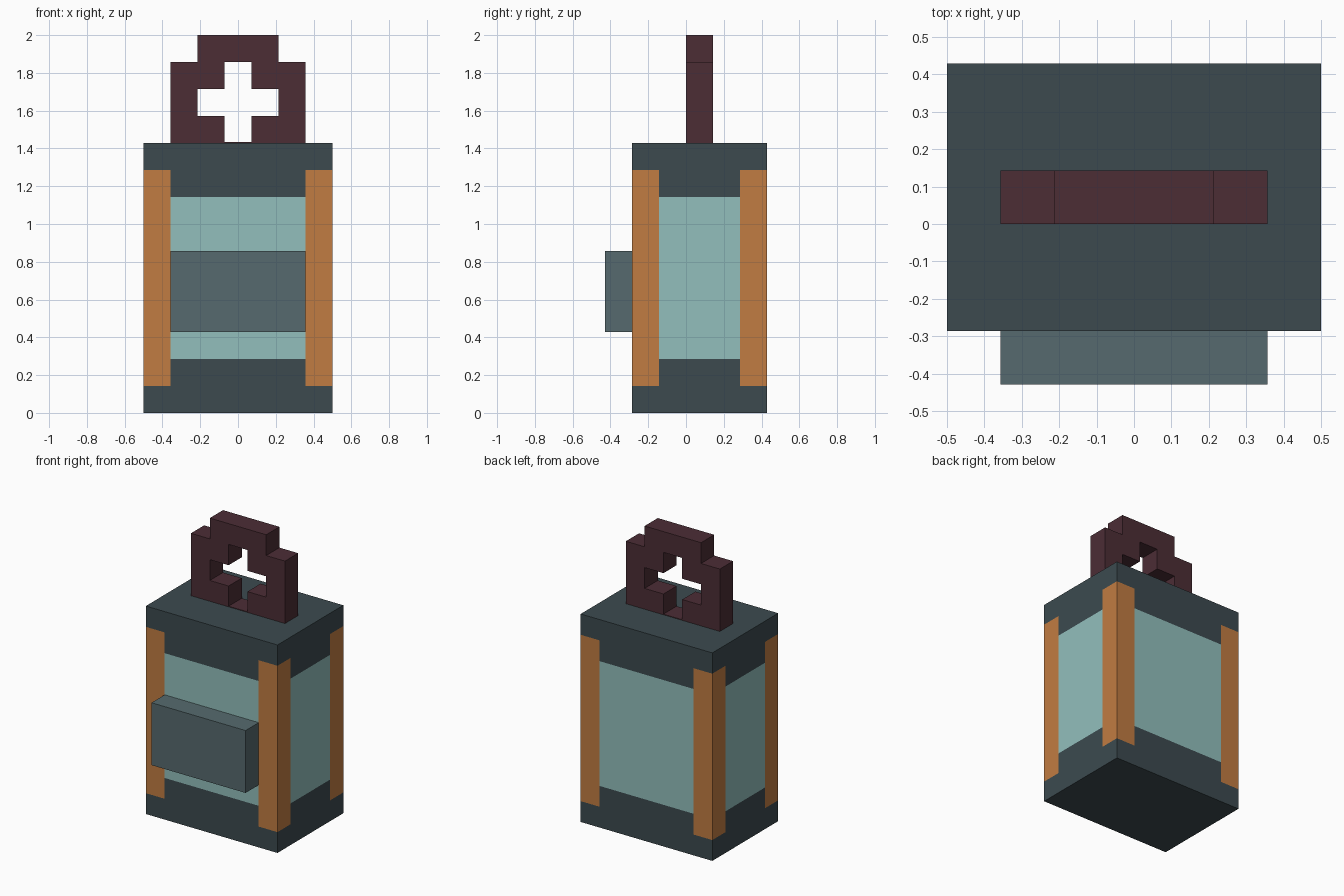
import bpy, bmesh
from mathutils import Vector

cube = bpy.data.objects.get("Cube")
if cube:
    bpy.data.objects.remove(cube, do_unlink=True)

U = 1 / 7  # modelling unit: the lantern is 14 units tall


def linear(c):
    c /= 255
    return c / 12.92 if c <= 0.04045 else ((c + 0.055) / 1.055) ** 2.4


def material(name, rgb):
    m = bpy.data.materials.new(name)
    colour = [linear(c) for c in rgb] + [1]
    m.use_nodes = True
    m.diffuse_color = colour
    m.node_tree.nodes["Principled BSDF"].inputs["Base Color"].default_value = colour
    return m


slate = material("dark_slate", (60, 74, 79))
copper = material("copper_orange", (193, 124, 66))
glass = material("pale_teal_glass", (146, 191, 188))
grey = material("slate_grey", (86, 106, 110))
maroon = material("dark_maroon", (76, 45, 53))


def finish(name, bm, mats):
    bmesh.ops.recalc_face_normals(bm, faces=bm.faces)
    mesh = bpy.data.meshes.new(name)
    bm.to_mesh(mesh)
    bm.free()
    for m in mats:
        mesh.materials.append(m)
    obj = bpy.data.objects.new(name, mesh)
    bpy.context.collection.objects.link(obj)
    return obj


def box(lo, hi):
    """Box between two corners given in units."""
    bm = bmesh.new()
    bmesh.ops.create_cube(bm, size=1)
    lo, hi = Vector(lo), Vector(hi)
    for v in bm.verts:
        v.co = Vector([(l + h) / 2 + c * (h - l) for l, h, c in zip(lo, hi, v.co)]) * U
    return bm


# Lantern body: box cut along the frame lines, coloured by region
body = box((-3.5, -2, 0), (3.5, 3, 10))
cuts = [(-2.5, 2.5), (-1, 2), (1, 2, 8, 9)]
for axis, places in enumerate(cuts):
    normal = Vector([float(i == axis) for i in range(3)])
    for p in places:
        bmesh.ops.bisect_plane(body, geom=body.verts[:] + body.edges[:] + body.faces[:],
                               plane_co=normal * p * U, plane_no=normal)
body.normal_update()
for f in body.faces:
    if abs(f.normal.z) > 0.5:
        continue
    x, y, z = f.calc_center_median() / U
    on_post = abs(x) > 2.5 if abs(f.normal.y) > 0.5 else not -1 < y < 2
    if on_post:
        f.material_index = 1 if 1 < z < 9 else 0
    else:
        f.material_index = 2 if 2 < z < 8 else 0
finish("lantern_body", body, [slate, copper, glass])

# Front box
finish("front_box", box((-2.5, -3, 3), (2.5, -2, 6)), [grey])

# Carrying handle: stepped arch with a cross-shaped opening
outer = [(2.5, 10), (2.5, 13), (1.5, 13), (1.5, 14)]
inner = [(0.5, 13), (0.5, 12), (1.5, 12), (1.5, 11), (0.5, 11), (0.5, 10)]


def flip(points):
    return [(-x, z) for x, z in reversed(points)]


handle = bmesh.new()
outline = outer + flip(outer) + flip(inner) + inner
face = handle.faces.new([handle.verts.new((x * U, 0, z * U)) for x, z in outline])
side = bmesh.ops.extrude_face_region(handle, geom=[face])["geom"]
bmesh.ops.translate(handle, vec=(0, U, 0),
                    verts=[g for g in side if isinstance(g, bmesh.types.BMVert)])
finish("handle", handle, [maroon])

# Thin plate on the lid between the handle feet
finish("handle_base", box((-0.5, 0, 10), (0.5, 1, 10.03)), [maroon])
